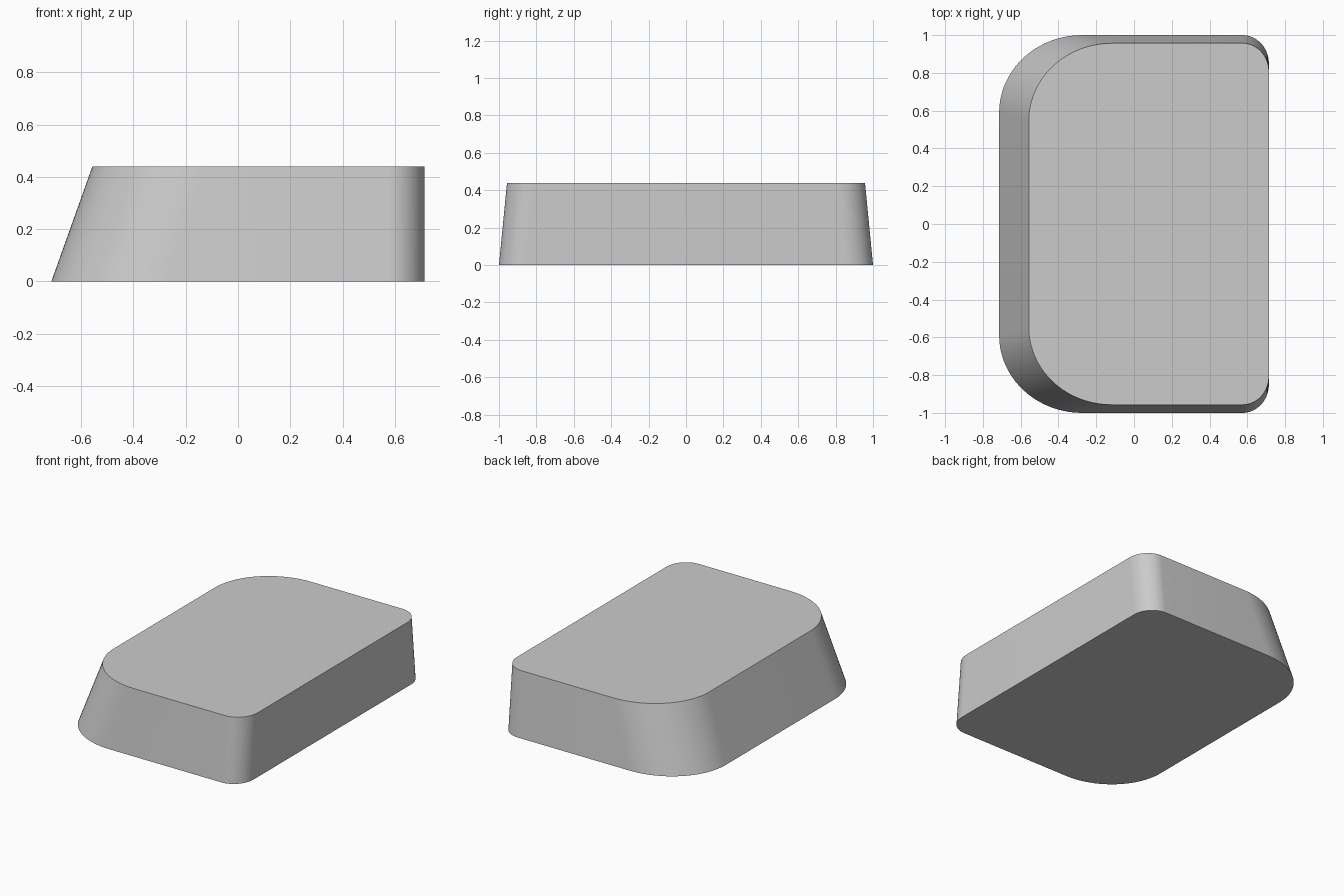
import bpy, bmesh
from math import sin, cos, pi

if "Cube" in bpy.data.objects:
    bpy.data.objects.remove(bpy.data.objects["Cube"], do_unlink=True)

HEIGHT = 0.44
STEPS = 20

grey = bpy.data.materials.new("plain_grey")
grey.use_nodes = True
colour = (0.6, 0.6, 0.6, 1)
grey.diffuse_color = colour
grey.node_tree.nodes["Principled BSDF"].inputs["Base Color"].default_value = colour


def outline(left, right, half, big, small):
    """Rounded rectangle: wide corners on the -x side, tight ones on +x."""
    corners = [(right, half, small, 0), (left, half, big, 1),
               (left, -half, big, 2), (right, -half, small, 3)]
    points = []
    for x, y, (rx, ry), quarter in corners:
        cx = x - rx if x > 0 else x + rx
        cy = y - ry if y > 0 else y + ry
        for i in range(STEPS + 1):
            a = (quarter + i / STEPS) * pi / 2
            points.append((cx + rx * cos(a), cy + ry * sin(a)))
    return points


# Block lofted between the base outline and the smaller top outline
base = outline(-0.714, 0.714, 1.0, (0.44, 0.41), (0.14, 0.15))
top = outline(-0.557, 0.714, 0.957, (0.44, 0.41), (0.14, 0.15))
bm = bmesh.new()
low = [bm.verts.new((x, y, 0)) for x, y in base]
high = [bm.verts.new((x, y, HEIGHT)) for x, y in top]
n = len(low)
bm.faces.new(low[::-1])
bm.faces.new(high)
for i in range(n):
    j = (i + 1) % n
    bm.faces.new((low[i], low[j], high[j], high[i]))
bmesh.ops.recalc_face_normals(bm, faces=bm.faces)

mesh = bpy.data.meshes.new("tapered_block")
bm.to_mesh(mesh)
bm.free()
mesh.materials.append(grey)
block = bpy.data.objects.new("tapered_block", mesh)
bpy.context.collection.objects.link(block)

# Smooth walls with crisp rims
bpy.ops.object.select_all(action="DESELECT")
block.select_set(True)
bpy.context.view_layer.objects.active = block
bpy.ops.object.shade_smooth_by_angle(angle=pi / 6)
